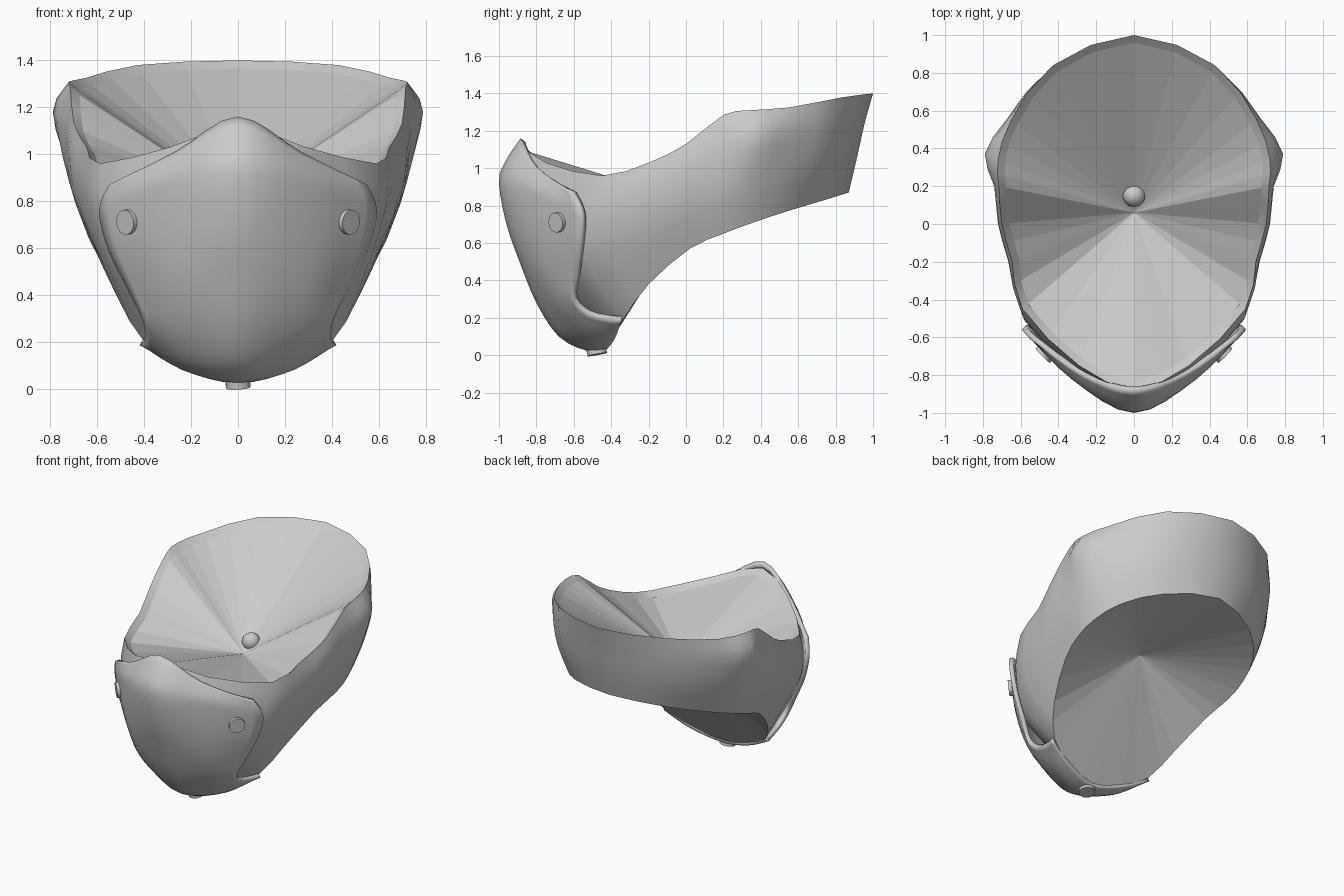
import bpy
from mathutils import Vector
from mathutils.bvhtree import BVHTree

if "Cube" in bpy.data.objects:
    bpy.data.objects.remove(bpy.data.objects["Cube"])


def spline(pts, n, closed=False):
    """Catmull-Rom curve through pts, n steps per span."""
    pts = [Vector(p) for p in pts]
    m = len(pts)
    get = (lambda i: pts[i % m]) if closed else (lambda i: pts[max(0, min(m - 1, i))])
    out = []
    for i in range(m if closed else m - 1):
        a, b, c, d = get(i - 1), get(i), get(i + 1), get(i + 2)
        for s in range(n):
            t = s / n
            out.append(0.5 * (2 * b + (c - a) * t + (2 * a - 5 * b + 4 * c - d) * t * t
                              + (3 * b - a - 3 * c + d) * t ** 3))
    if not closed:
        out.append(pts[-1])
    return out


def flip(p):
    return (-p[0], p[1], p[2])


def make(name, verts, faces, smooth=None):
    me = bpy.data.meshes.new(name)
    me.from_pydata([tuple(v) for v in verts], [], faces)
    me.update()
    ob = bpy.data.objects.new(name, me)
    bpy.context.collection.objects.link(ob)
    if smooth:
        finish(ob, smooth)
    return ob


def finish(ob, angle):
    bpy.ops.object.select_all(action='DESELECT')
    bpy.context.view_layer.objects.active = ob
    ob.select_set(True)
    bpy.ops.object.shade_smooth_by_angle(angle=angle)


# Wall cross-sections from front centre round to back centre:
# bottom rim, middle, upper bulge, top rim
stations = [
    [(0, -.42, .05), (0, -.88, .58), (0, -.95, .92), (0, -.87, 1.12)],
    [(.22, -.39, .10), (.30, -.73, .52), (.30, -.79, .83), (.29, -.75, 1.03)],
    [(.40, -.33, .20), (.50, -.53, .50), (.58, -.51, .76), (.59, -.45, .96)],
    [(.51, -.20, .38), (.62, -.25, .65), (.665, -.20, .88), (.645, -.20, 1.03)],
    [(.60, .02, .57), (.69, 0, .80), (.72, 0, 1.0), (.70, 0, 1.13)],
    [(.64, .20, .65), (.72, .20, .88), (.74, .20, 1.12), (.715, .20, 1.285)],
    [(.63, .36, .71), (.72, .36, .93), (.79, .37, 1.18), (.72, .34, 1.31)],
    [(.56, .54, .77), (.64, .55, .98), (.67, .56, 1.2), (.65, .55, 1.325)],
    [(.36, .74, .83), (.42, .79, 1.03), (.44, .82, 1.22), (.43, .84, 1.38)],
    [(0, .87, .87), (0, .915, 1.06), (0, .955, 1.24), (0, 1.0, 1.40)],
]
ring = stations + [[flip(p) for p in s] for s in stations[-2:0:-1]]
loops = [spline([s[k] for s in ring], 2, True) for k in range(4)]
N = len(loops[0])
columns = [spline([lp[j] for lp in loops], 3) for j in range(N)]
for col in columns:                       # inner lip of the top rim
    t = col[-1]
    inward = Vector((-t.x, .06 - t.y, 0)).normalized()
    col.append(t + inward * .04 + Vector((0, 0, -.035)))
H = len(columns[0])
verts = [col[k] for k in range(H) for col in columns]
faces = [(k * N + j, k * N + (j + 1) % N, (k + 1) * N + (j + 1) % N, (k + 1) * N + j)
         for k in range(H - 1) for j in range(N)]
make("mask_wall", verts, faces, 0.7)

# Faceted fans closing the inside, from above and from below
top = [c[-1] for c in columns]
low = [c[0] for c in columns]
make("inner_fan_upper", top + [Vector((0, .06, .81))],
     [(j, (j + 1) % N, N) for j in range(N)])
make("inner_fan_lower", low + [Vector((0, .06, .80))],
     [((j + 1) % N, j, N) for j in range(N)])

# Front plate rows, top edge to chin: centre, middle, side edge
plate_rows = [
    [(0, -.885, 1.16), (.27, -.80, 1.01), (.55, -.61, .87)],
    [(0, -.97, 1.03), (.31, -.83, .92), (.585, -.57, .80)],
    [(0, -1.0, .92), (.33, -.82, .82), (.59, -.555, .72)],
    [(0, -.96, .70), (.33, -.80, .64), (.55, -.565, .58)],
    [(0, -.89, .50), (.30, -.77, .45), (.47, -.585, .42)],
    [(0, -.80, .28), (.27, -.69, .26), (.41, -.60, .30)],
    [(0, -.68, .10), (.25, -.58, .13), (.395, -.52, .22)],
    [(0, -.53, .025), (.24, -.47, .08), (.41, -.39, .19)],
    [(0, -.42, .035), (.23, -.38, .09), (.42, -.345, .185)],
]
across = [spline([flip(r[2]), flip(r[1])] + r, 4) for r in plate_rows]
W = len(across[0])
grid = [spline([r[j] for r in across], 3) for j in range(W)]
R = len(grid[0])
pv = [grid[j][i] for i in range(R) for j in range(W)]
pf = [(i * W + j, (i + 1) * W + j, (i + 1) * W + j + 1, i * W + j + 1)
      for i in range(R - 1) for j in range(W - 1)]
plate = make("front_plate", pv, pf, 0.7)
sol = plate.modifiers.new("thickness", 'SOLIDIFY')
sol.thickness, sol.offset = .03, -1

# Rivets seated on the plate surface
tree = BVHTree.FromPolygons(pv, pf)
for name, target in (("rivet_right", (.475, -.69, .71)), ("rivet_left", (-.475, -.69, .71)),
                     ("rivet_chin", (0, -.475, .01))):
    loc, nor, _, _ = tree.find_nearest(Vector(target))
    bpy.ops.mesh.primitive_cylinder_add(vertices=20, radius=.053, depth=.04, location=loc,
                                        rotation=nor.to_track_quat('Z', 'Y').to_euler())
    ob = bpy.context.object
    ob.name = name
    finish(ob, 0.6)

# Small stud beside the centre of the fan
bpy.ops.mesh.primitive_uv_sphere_add(segments=20, ring_count=10, radius=.06, location=(0, .15, .865))
bpy.context.object.name = "inner_stud"
finish(bpy.context.object, 0.6)
